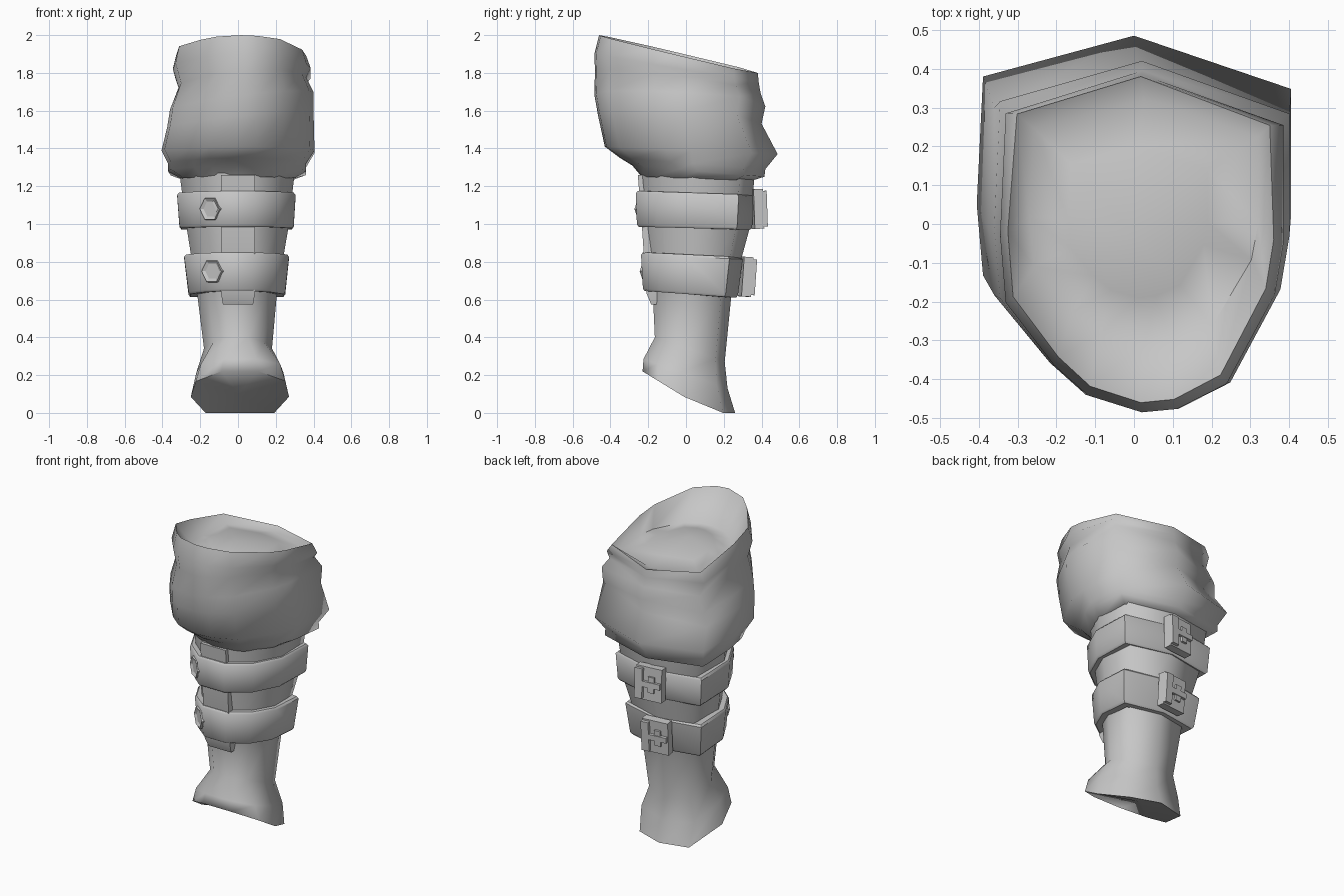
import bpy, bmesh, math
from mathutils import Matrix, Vector

if "Cube" in bpy.data.objects:
    bpy.data.objects.remove(bpy.data.objects["Cube"])

grey = bpy.data.materials.new("plain grey")
grey.diffuse_color = (0.57, 0.57, 0.57, 1)
grey.use_nodes = True
grey.node_tree.nodes["Principled BSDF"].inputs["Base Color"].default_value = grey.diffuse_color

# unit outlines, from the back centre round the right side to the front and back
LEG = [(0, 1), (1, .74), (1, -.1), (.74, -.66), (.3, -1),
       (-.3, -1), (-.72, -.64), (-1, -.1), (-1, .82)]
CLOTH = [(0, 1), (1, .7), (1, 0), (.94, -.3), (.6, -.83), (.25, -.98), (0, -1),
         (-.38, -.9), (-.62, -.72), (-.96, -.35), (-1, .05), (-.96, .77)]


def finish(name, bm, angle=35):
    bmesh.ops.recalc_face_normals(bm, faces=bm.faces)
    mesh = bpy.data.meshes.new(name)
    bm.to_mesh(mesh)
    bm.free()
    mesh.materials.append(grey)
    ob = bpy.data.objects.new(name, mesh)
    bpy.context.collection.objects.link(ob)
    bpy.context.view_layer.objects.active = ob
    ob.select_set(True)
    bpy.ops.object.shade_smooth_by_angle(angle=math.radians(angle))
    ob.select_set(False)
    return ob


def ring(bm, outline, x0, x1, y0, y1, z_front, z_back, squeeze=1, tilt=0, spread=1):
    """Fit a unit outline to a box; squeeze narrows its back, spread widens its front."""
    verts = []
    for px, py in outline:
        if py > .5:
            px *= squeeze
        elif py < -.5:
            px *= spread
        x = (x0 + x1) / 2 + px * (x1 - x0) / 2
        y = (y0 + y1) / 2 + py * (y1 - y0) / 2
        z = z_front + (z_back - z_front) * (py + 1) / 2 + tilt * x
        verts.append(bm.verts.new((x, y, max(0, z))))
    return verts


def bridge(bm, a, b):
    n = len(a)
    for i in range(n):
        j = (i + 1) % n
        bm.faces.new((a[i], a[j], b[j], b[i]))


def fan(bm, loop, point):
    c = bm.verts.new(point)
    for i in range(len(loop)):
        bm.faces.new((loop[i], loop[(i + 1) % len(loop)], c))


def loft(name, outline, rows, start=None, end=None, closed=False, angle=35):
    bm = bmesh.new()
    loops = [ring(bm, outline, *r) for r in rows]
    for a, b in zip(loops, loops[1:]):
        bridge(bm, a, b)
    if closed:
        bridge(bm, loops[-1], loops[0])
    if start:
        fan(bm, loops[0], start)
    if end:
        fan(bm, loops[-1], end)
    return finish(name, bm, angle)


# baggy cloth: low dome inside a sloping rim, then rolled folds down the outside
loft("cloth_cuff", CLOTH, [
    (-.17, .19, -.19, .2, 1.84, 1.82),
    (-.27, .32, -.315, .32, 1.81, 1.785),
    (-.325, .36, -.46, .38, 2.0, 1.80, .97, -.02),
    (-.345, .385, -.485, .385, 1.90, 1.75),
    (-.315, .36, -.482, .395, 1.81, 1.69, 1, .08),
    (-.36, .40, -.485, .42, 1.68, 1.62, 1, .12),
    (-.375, .40, -.465, .40, 1.57, 1.53, 1, .1),
    (-.405, .405, -.43, .485, 1.41, 1.37),
    (-.37, .36, -.35, .42, 1.35, 1.29),
    (-.37, .36, -.285, .415, 1.31, 1.25),
    (-.30, .29, -.235, .35, 1.25, 1.23),
], start=(0, -.03, 1.86), angle=75)

# leg tube flaring into the slanted, slightly hollow ankle opening
loft("leg", LEG, [
    (-.31, .30, -.235, .365, 1.27, 1.27, .95),
    (-.27, .265, -.21, .335, .97, .97, .95),
    (-.215, .205, -.175, .24, .62, .62, .9),
    (-.18, .18, -.165, .205, .40, .27, .85),
    (-.22, .24, -.225, .22, .285, .13, .84, 0, 1.25),
    (-.25, .27, -.23, .26, .22, -.08, .7, 0, 1.25),
], end=(0, .06, .1), angle=80)

# front tongue running under the belts
bm = bmesh.new()
rows = []
for y, z, w in [(-.255, 1.26, .09), (-.232, .97, .09), (-.21, .635, .09), (-.185, .575, .08)]:
    rows.append([bm.verts.new((sx * w, yy, z))
                 for sx, yy in ((-1, y), (1, y), (1, y + .06), (-1, y + .06))])
for a, b in zip(rows, rows[1:]):
    bridge(bm, a, b)
bm.faces.new(rows[0])
bm.faces.new(rows[-1])
finish("front_tongue", bm, 20)


def belt(name, bottom, top):
    """Belt band; bottom and top are (x0, x1, y0, y1, z_front, z_back)."""
    def grown(r, d, dz):
        return (r[0] - d, r[1] + d, r[2] - d, r[3] + d, r[4] + dz, r[5] + dz)
    loft(name, LEG, [grown(bottom, -.05, 0), grown(bottom, -.01, 0), grown(bottom, 0, .012),
                     grown(top, 0, -.012), grown(top, -.01, 0), grown(top, -.05, 0)],
         closed=True, angle=44)


def place(bm, pos, yaw, lean=0):
    """Turn a part made facing -y so it faces the given way, then move it."""
    bm.transform(Matrix.Translation(pos) @ Matrix.Rotation(yaw, 4, 'Z')
                 @ Matrix.Rotation(lean, 4, 'X'))


def stud(name, pos, yaw):
    bm = bmesh.new()
    bmesh.ops.create_cone(bm, cap_ends=True, segments=6, radius1=.07, radius2=.064, depth=.03,
                          matrix=Matrix.Rotation(math.pi / 2, 4, 'X') @ Matrix.Rotation(math.pi / 6, 4, 'Z'))
    bm.normal_update()
    face = min(bm.faces, key=lambda f: f.calc_center_median().y)
    bmesh.ops.inset_region(bm, faces=[face], thickness=.018)
    bmesh.ops.translate(bm, verts=face.verts, vec=(0, .01, 0))
    place(bm, pos, yaw)
    finish(name, bm, 20)


def buckle(name, pos, yaw, lean):
    bm = bmesh.new()
    # solid plate, raised hinge bar, keeper and prong: (x, y, z, width, depth, height)
    for x, y, z, w, d, h in [(0, .008, 0, .17, .05, .21),
                             (-.06, -.014, 0, .05, .045, .19),
                             (.02, -.015, 0, .04, .03, .1), (.01, -.02, 0, .14, .03, .035)]:
        bmesh.ops.create_cube(bm, size=1, matrix=Matrix.Translation((x, y, z))
                              @ Matrix.Diagonal((w, d, h, 1)))
    place(bm, pos, yaw, lean)
    finish(name, bm, 20)


# two belts, each with a hexagonal stud in front and a buckle behind
belt("upper_belt", (-.31, .295, -.26, .35, .985, .97), (-.322, .305, -.265, .36, 1.175, 1.155))
belt("lower_belt", (-.262, .25, -.228, .275, .645, .61), (-.285, .27, -.238, .30, .85, .825))
BACK = math.pi + math.radians(6)
stud("upper_stud", Vector((-.142, -.224, 1.08)), math.radians(-35))
stud("lower_stud", Vector((-.132, -.196, .75)), math.radians(-35))
buckle("upper_buckle", Vector((-.015, .385, 1.08)), BACK, math.radians(-2))
buckle("lower_buckle", Vector((-.02, .325, .72)), BACK, math.radians(4))
